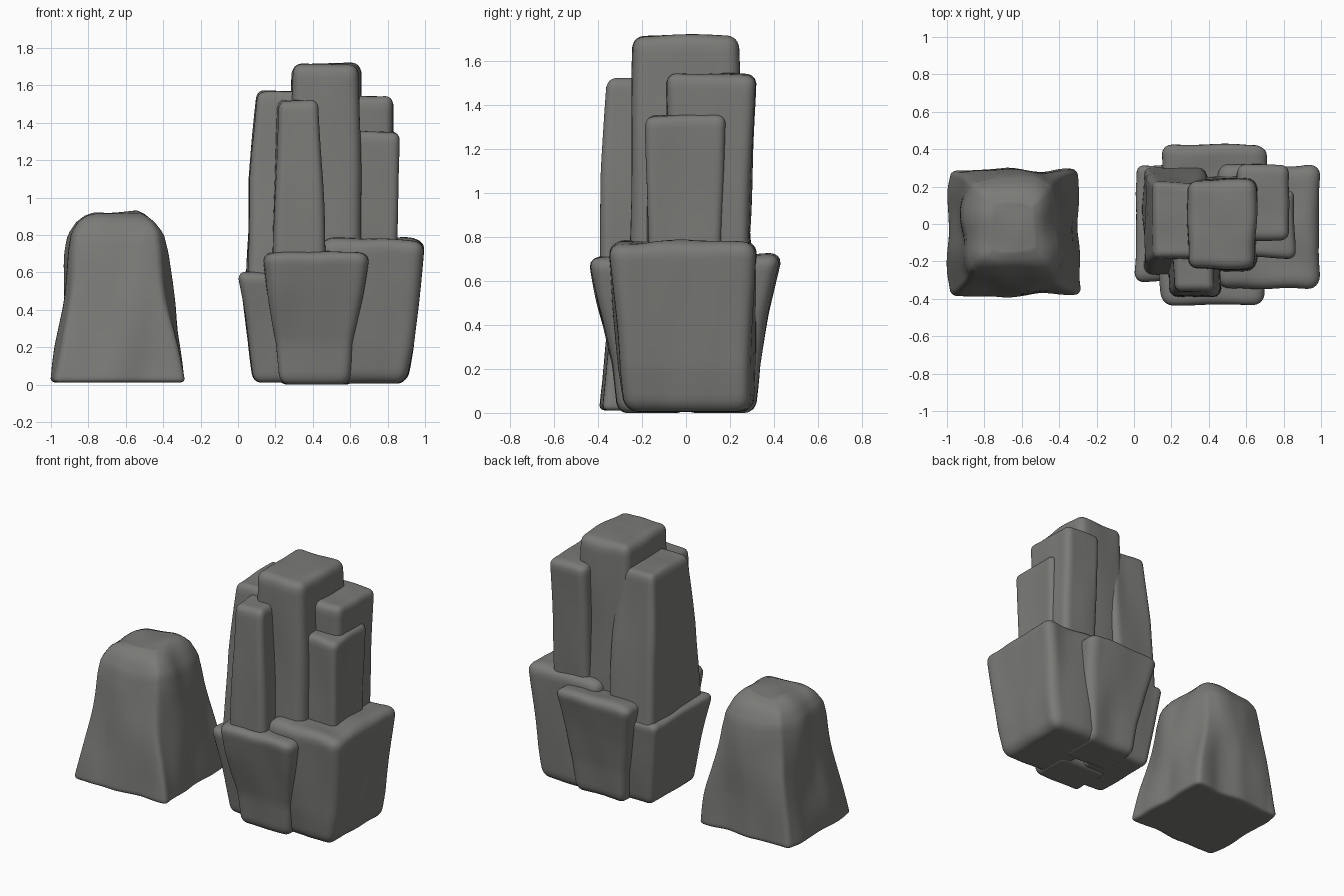
import bpy, bmesh, math
from mathutils import Vector, noise

stone = bpy.data.materials.new("dark grey stone")
stone.diffuse_color = (0.195, 0.195, 0.185, 1)


def rock(name, sections, r=0.055, amp=0.016, corner=0.0, seed=0, cuts=23):
    """Rounded block lofted through sections (z, x0, x1, y0, y1), then weathered."""
    z0, z1 = sections[0][0], sections[-1][0]
    n = len(sections)
    half = Vector((sum(s[2] - s[1] for s in sections) / (2 * n),
                   sum(s[4] - s[3] for s in sections) / (2 * n), (z1 - z0) / 2))
    bm = bmesh.new()
    bmesh.ops.create_cube(bm, size=2)
    bmesh.ops.subdivide_edges(bm, edges=bm.edges[:], cuts=cuts, use_grid_fill=True)
    off = Vector((seed * 3.7, seed * 1.9, seed * 5.3))
    for v in bm.verts:
        # rounded box, with the grid crowded towards the edges
        p = Vector([math.sin(c * math.pi / 2) * h for c, h in zip(v.co, half)])
        q = Vector([max(-(h - r), min(h - r, c)) for c, h in zip(p, half)])
        p = q + (p - q).normalized() * r
        u, w, t = p.x / half.x, p.y / half.y, (p.z / half.z + 1) / 2
        z = z0 + (z1 - z0) * t
        # blend the neighbouring sections
        for a, b in zip(sections, sections[1:]):
            if z <= b[0] + 1e-6:
                break
        f = max(0, min(1, (z - a[0]) / (b[0] - a[0])))
        x0, x1, y0, y1 = [a[i] + (b[i] - a[i]) * f for i in range(1, 5)]
        k = 1 - corner * t * u * u * w * w
        co = Vector(((x0 + x1) / 2 + u * k * (x1 - x0) / 2,
                     (y0 + y1) / 2 + w * k * (y1 - y0) / 2, z))
        # gentle flutes running mostly up the sides
        d = noise.noise_vector(Vector((co.x * 5, co.y * 5, co.z * 2)) + off) * amp
        d.z *= min(1, t * 2)
        v.co = co + d
        v.co.z = max(0, v.co.z)
    bmesh.ops.recalc_face_normals(bm, faces=bm.faces)
    for face in bm.faces:
        face.smooth = True
    me = bpy.data.meshes.new(name)
    bm.to_mesh(me)
    bm.free()
    me.materials.append(stone)
    ob = bpy.data.objects.new(name, me)
    bpy.context.collection.objects.link(ob)
    return ob


# lone boulder
rock("boulder", [(0.01, -0.99, -0.29, -0.38, 0.295),
                 (0.2, -0.97, -0.315, -0.365, 0.29),
                 (0.45, -0.935, -0.35, -0.34, 0.28),
                 (0.7, -0.915, -0.38, -0.31, 0.265),
                 (0.8, -0.9, -0.4, -0.29, 0.25),
                 (0.87, -0.86, -0.445, -0.24, 0.21),
                 (0.9, -0.82, -0.48, -0.2, 0.17),
                 (0.92, -0.77, -0.52, -0.15, 0.12)],
     r=0.025, amp=0.028, corner=0.17, seed=1, cuts=31)

# low base blocks, wider at the top
rock("base_block_right", [(0.005, 0.48, 0.90, -0.28, 0.30),
                          (0.2, 0.47, 0.935, -0.305, 0.305),
                          (0.78, 0.44, 1.0, -0.35, 0.325)], r=0.065, seed=2)
rock("base_block_front", [(0.0, 0.22, 0.60, -0.31, 0.0),
                          (0.22, 0.205, 0.62, -0.335, 0.0),
                          (0.5, 0.16, 0.67, -0.40, 0.0),
                          (0.71, 0.14, 0.70, -0.44, 0.0)], seed=3)
rock("base_block_left", [(0.01, 0.09, 0.42, -0.23, 0.25),
                         (0.25, 0.055, 0.42, -0.26, 0.28),
                         (0.6, 0.0, 0.40, -0.31, 0.325)], r=0.045, seed=4)
rock("base_block_back", [(0.0, 0.25, 0.62, 0.0, 0.31),
                         (0.22, 0.23, 0.64, 0.0, 0.335),
                         (0.45, 0.19, 0.68, 0.0, 0.38),
                         (0.72, 0.14, 0.72, 0.0, 0.44)], seed=5)

# tall columns
rock("column_centre", [(0.5, 0.27, 0.655, -0.25, 0.25),
                       (1.715, 0.29, 0.65, -0.24, 0.235)], amp=0.012, seed=6)
rock("column_left", [(0.5, 0.05, 0.40, -0.28, 0.31),
                     (1.1, 0.06, 0.39, -0.225, 0.265),
                     (1.57, 0.10, 0.37, -0.18, 0.22)], r=0.045, amp=0.012, seed=7)
rock("column_front", [(0.5, 0.185, 0.47, -0.395, -0.08),
                      (1.1, 0.20, 0.45, -0.385, -0.09),
                      (1.52, 0.215, 0.43, -0.36, -0.1)], r=0.045, amp=0.01, seed=8)
rock("column_right", [(0.5, 0.5, 0.845, -0.165, 0.155),
                      (1.35, 0.5, 0.86, -0.18, 0.18)], r=0.04, amp=0.012, seed=9)
rock("column_back_right", [(0.5, 0.55, 0.82, -0.06, 0.28),
                           (1.54, 0.55, 0.83, -0.085, 0.315)], r=0.045, amp=0.012, seed=10)
